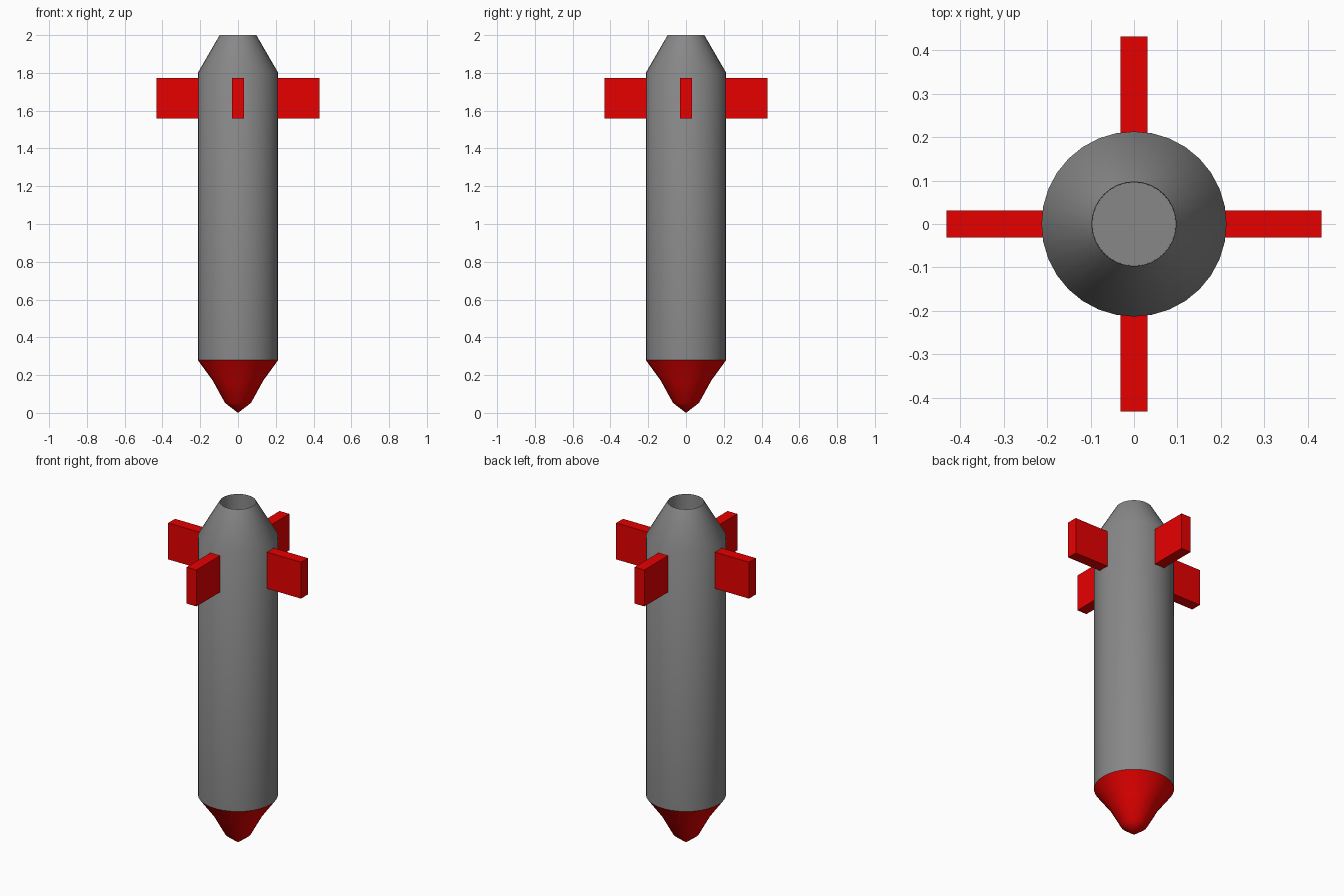
import bpy, bmesh, math
from mathutils import Matrix

if "Cube" in bpy.data.objects:
    bpy.data.objects.remove(bpy.data.objects["Cube"])

SIDES = 32


def paint(name, color):
    mat = bpy.data.materials.new(name)
    mat.diffuse_color = (*color, 1)
    mat.use_nodes = True
    mat.node_tree.nodes["Principled BSDF"].inputs["Base Color"].default_value = mat.diffuse_color
    return mat


red = paint("red_paint", (0.8, 0.0, 0.0))
grey = paint("dark_grey", (0.245, 0.245, 0.245))


def finish(name, bm, material, smooth=True):
    bmesh.ops.recalc_face_normals(bm, faces=bm.faces)
    mesh = bpy.data.meshes.new(name)
    bm.to_mesh(mesh)
    bm.free()
    obj = bpy.data.objects.new(name, mesh)
    bpy.context.collection.objects.link(obj)
    mesh.materials.append(material)
    if smooth:
        bpy.ops.object.select_all(action='DESELECT')
        obj.select_set(True)
        bpy.context.view_layer.objects.active = obj
        bpy.ops.object.shade_smooth_by_angle(angle=math.radians(40))
    return obj


def lathe(name, profile, material):
    """Revolve (radius, z) points around z; radius 0 becomes a pole."""
    bm = bmesh.new()
    verts = [bm.verts.new((r, 0, z)) for r, z in profile]
    edges = [bm.edges.new(pair) for pair in zip(verts, verts[1:])]
    bmesh.ops.spin(bm, geom=verts + edges, cent=(0, 0, 0), axis=(0, 0, 1),
                   angle=math.tau, steps=SIDES)
    bmesh.ops.remove_doubles(bm, verts=bm.verts, dist=0.0005)
    return finish(name, bm, material)


# Casing: cylinder, tapered tail and bored-out end
lathe("casing", [(0, 0.28), (0.213, 0.28), (0.213, 1.80), (0.097, 2.0),
                 (0.096, 1.90), (0, 1.90)], grey)

# Pointed nose
lathe("nose", [(0, 0), (0.069, 0.053), (0.133, 0.17), (0.213, 0.28)], red)

# Four tail fins
INNER, OUTER, THICK, Z0, Z1 = 0.19, 0.431, 0.063, 1.558, 1.772
for i in range(4):
    bm = bmesh.new()
    bmesh.ops.create_cube(bm, size=1, matrix=(
        Matrix.Rotation(i * math.pi / 2, 4, 'Z')
        @ Matrix.Translation(((INNER + OUTER) / 2, 0, (Z0 + Z1) / 2))
        @ Matrix.Diagonal((OUTER - INNER, THICK, Z1 - Z0, 1))))
    finish(f"fin_{i + 1}", bm, red, smooth=False)
